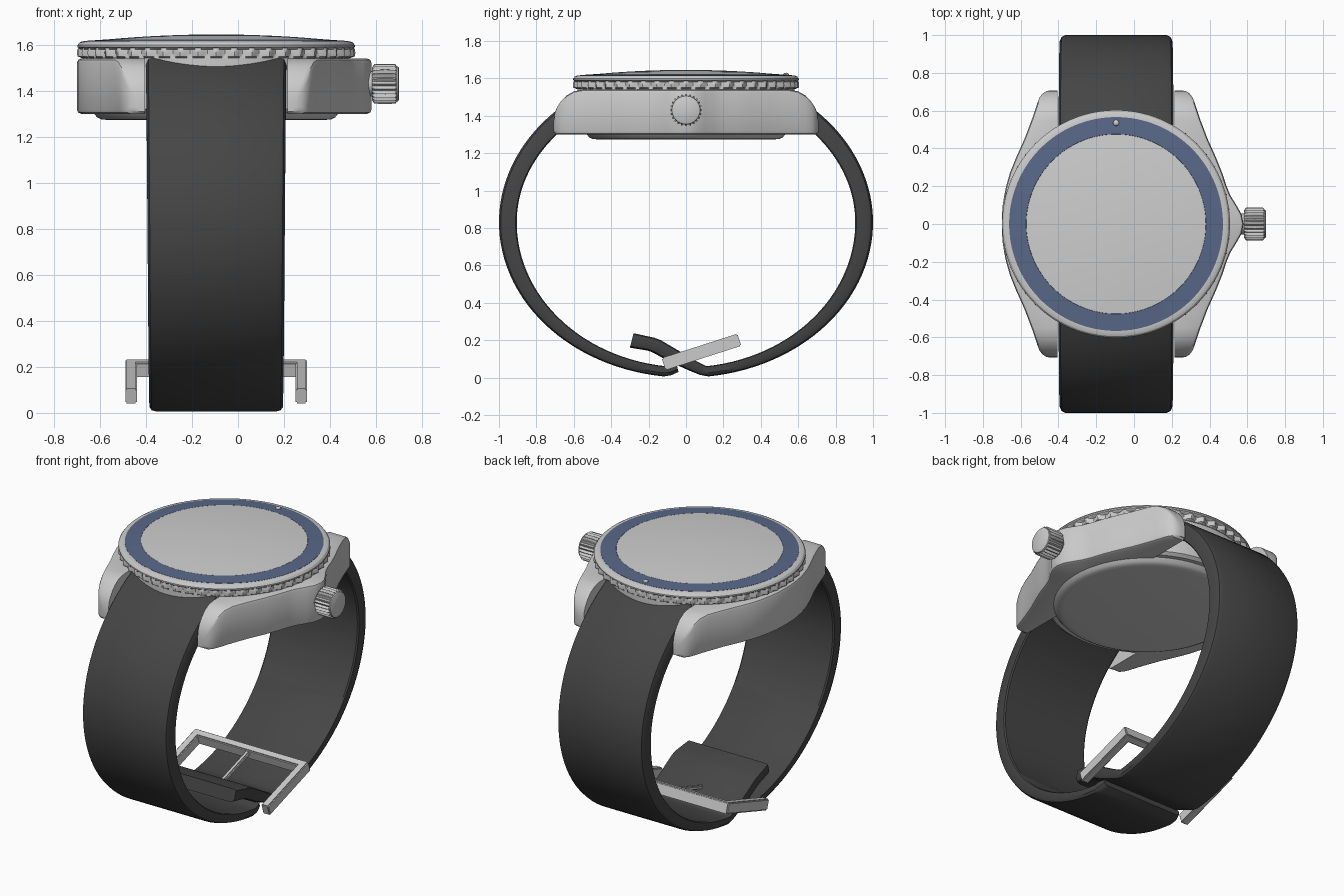
import bpy, bmesh
from math import sin, cos, pi, radians, atan2, hypot
from mathutils import Matrix, Vector

cube = bpy.data.objects.get("Cube")
if cube:
    bpy.data.objects.remove(cube, do_unlink=True)

CX = -0.095  # watch centre line


def material(name, rgb, rough):
    m = bpy.data.materials.new(name)
    m.use_nodes = True
    m.diffuse_color = (*rgb, 1)
    node = m.node_tree.nodes["Principled BSDF"]
    node.inputs["Base Color"].default_value = (*rgb, 1)
    node.inputs["Roughness"].default_value = rough
    return m


steel = material("steel", (0.6, 0.6, 0.6), 0.4)
glass = material("pale glass", (0.62, 0.62, 0.62), 0.4)
blue = material("slate blue", (0.1, 0.14, 0.25), 0.5)
rubber = material("black rubber", (0.06, 0.06, 0.06), 0.7)


def finish(name, bm, mat, angle=30):
    bmesh.ops.remove_doubles(bm, verts=bm.verts, dist=1e-5)
    bmesh.ops.recalc_face_normals(bm, faces=bm.faces)
    mesh = bpy.data.meshes.new(name)
    bm.to_mesh(mesh)
    bm.free()
    mesh.materials.append(mat)
    obj = bpy.data.objects.new(name, mesh)
    bpy.context.collection.objects.link(obj)
    bpy.ops.object.select_all(action='DESELECT')
    obj.select_set(True)
    bpy.context.view_layer.objects.active = obj
    bpy.ops.object.shade_smooth_by_angle(angle=radians(angle))
    return obj


def loft(name, sections, mat, cap=True, closed=False, angle=30):
    """Skin a row of equal-length closed sections."""
    bm = bmesh.new()
    rings = [[bm.verts.new(p) for p in s] for s in sections]
    pairs = list(zip(rings, rings[1:]))
    if closed:
        pairs.append((rings[-1], rings[0]))
    for a, b in pairs:
        n = len(a)
        for i in range(n - closed):
            j = (i + 1) % n
            bm.faces.new((a[i], a[j], b[j], b[i]))
    if cap and not closed:
        bm.faces.new(rings[0])
        bm.faces.new(rings[-1])
    return finish(name, bm, mat, angle)


def lathe(name, profile, mat, matrix, segs=96, flutes=0, depth=0.0):
    """Spin (radius, height, fluted) points about the local z axis."""
    sections = []
    for k in range(segs):
        a = 2 * pi * k / segs
        wave = depth * (cos(flutes * a) - 1) / 2
        sections.append([matrix @ Vector(((r + wave * f) * cos(a), (r + wave * f) * sin(a), z))
                         for r, z, f in profile])
    return loft(name, sections, mat, closed=True)


def plain(points):
    return [(r, z, 0) for r, z in points]


def box(name, size, matrix, mat, bevel=0.006):
    bm = bmesh.new()
    bmesh.ops.create_cube(bm, size=1, matrix=matrix @ Matrix.Diagonal((*size, 1)))
    bmesh.ops.bevel(bm, geom=bm.edges[:], offset=bevel, segments=2, affect='EDGES')
    return finish(name, bm, mat)


centre = Matrix.Translation((CX, 0, 0))

# Case sides with lugs: distance along, left half width, right half width, top height
STATIONS = [
    (0, .605, .675, 1.54), (.05, .604, .665, 1.54), (.1, .6, .637, 1.54),
    (.15, .592, .606, 1.54), (.2, .582, .585, 1.54), (.27, .562, .562, 1.54),
    (.35, .53, .53, 1.54), (.45, .485, .485, 1.54), (.55, .447, .447, 1.54),
    (.6, .43, .43, 1.53), (.64, .417, .417, 1.507), (.67, .405, .405, 1.475),
    (.69, .39, .39, 1.445), (.703, .37, .37, 1.41), (.708, .345, .345, 1.37),
]
rows = [(-y, l, r, z) for y, l, r, z in STATIONS[:0:-1]] + STATIONS
LUG_IN = 0.31
for side, name in ((-1, "right_case_side"), (1, "left_case_side")):
    sections = []
    for y, left, right, top in rows:
        w = left if side < 0 else right
        low = 1.3 if abs(y) < .7 else 1.31
        c = 0.018
        pts = [(LUG_IN, low), (w - c, low), (w - c * .3, low + c * .3), (w, low + c),
               (w, top - c), (w - c * .3, top - c * .3), (w - c, top), (LUG_IN, top)]
        sections.append([(CX + side * x, y, z) for x, z in pts])
    loft(name, sections, steel)

# Case core and case back
lathe("case_core", plain([(0, 1.305), (.56, 1.305), (.58, 1.32), (.58, 1.55), (0, 1.55)]), steel, centre)
lathe("case_back", plain([(0, 1.273), (.47, 1.273), (.5, 1.276), (.518, 1.285), (.535, 1.306), (0, 1.306)]),
      steel, centre)

# Rotating bezel with scalloped grip
lathe("bezel", [(.5, 1.543, 0), (.585, 1.543, 0), (.603, 1.55, 1), (.605, 1.565, 1), (.603, 1.58, 1),
                (.598, 1.586, 0), (.603, 1.59, 0), (.603, 1.598, 0), (.594, 1.61, 0),
                (.582, 1.615, 0), (.564, 1.616, 0), (.5, 1.616, 0)],
      steel, centre, segs=288, flutes=48, depth=.022)
lathe("bezel_insert", plain([(.566, 1.61), (.566, 1.617), (.476, 1.623), (.47, 1.615)]), blue, centre, segs=128)
dome = [(.475 * k / 8, 1.645 - .022 * (k / 8) ** 2) for k in range(9)]
lathe("crystal", plain(dome + [(.475, 1.61)]), glass, centre, segs=128)
lathe("bezel_pip", plain([(0, 1.63), (.009, 1.628), (.015, 1.623), (.018, 1.612)]), glass,
      Matrix.Translation((CX, .535, 0)), segs=20)

# Winding crown
axis_x = Matrix.Translation((0, 0, 1.43)) @ Matrix.Rotation(pi / 2, 4, 'Y')
lathe("crown_stem", plain([(0, .5), (.055, .5), (.055, .6), (0, .6)]), steel, axis_x, segs=32)
lathe("crown", [(0, .583, 0), (.072, .583, 0), (.086, .592, 1), (.087, .64, 1), (.086, .685, 1),
                (.077, .69, 0), (.075, .696, 0), (.068, .7, 0), (0, .7, 0)],
      steel, axis_x, segs=144, flutes=24, depth=.013)


# Strap halves, swept around an ellipse and finished by their own tail points
def strap(name, side, tail):
    path = []
    start, end, n = 0.5, pi - 0.12, 48
    for k in range(n + 1):
        t = start + (end - start) * k / n
        inner = .726 if cos(t) > 0 else .775
        path.append(((sin(t), .83 + .83 * cos(t)), (.905 * sin(t), .83 + inner * cos(t))))
    path += tail
    sections = []
    for k, (o, i) in enumerate(path):
        w = .305 - .015 * min(k / n, 1)
        if k == len(path) - 1:
            w -= .012
        # (across, through) with softened outer corners
        sec = [(w - .03, 0), (w - .01, .1), (w, .35), (w, .93), (w - .008, 1)]
        sec += [(-x, v) for x, v in reversed(sec)]
        sections.append([(CX + x, side * (o[0] + (i[0] - o[0]) * v), o[1] + (i[1] - o[1]) * v)
                         for x, v in sec])
    loft(name, sections, rubber, angle=35)


strap("front_strap", -1, [((.08, .012), (.085, .066)), ((.04, .03), (.05, .07))])
strap("back_strap", 1, [((.075, .014), (.09, .07)), ((.03, .032), (.055, .088)), ((-.09, .085), (-.05, .15)),
                        ((-.17, .13), (-.135, .2)), ((-.2, .143), (-.17, .213)), ((-.3, .16), (-.28, .237))])

# Buckle frame: two arms, a cross bar and the prong
A, B = Vector((CX, -.12, .072)), Vector((CX, .285, .202))
length = hypot(B.y - A.y, B.z - A.z)
tilt = Matrix.Translation((A + B) / 2) @ Matrix.Rotation(atan2(B.z - A.z, B.y - A.y), 4, 'X')
for side, name in ((-1, "right_buckle_arm"), (1, "left_buckle_arm")):
    box(name, (.05, length, .068), tilt @ Matrix.Translation((side * .37, 0, 0)), steel)
box("buckle_bar", (.78, .05, .068), tilt @ Matrix.Translation((0, length / 2 - .026, 0)), steel)
box("buckle_prong", (.028, .32, .025), tilt @ Matrix.Translation((0, .03, .012)), steel)
